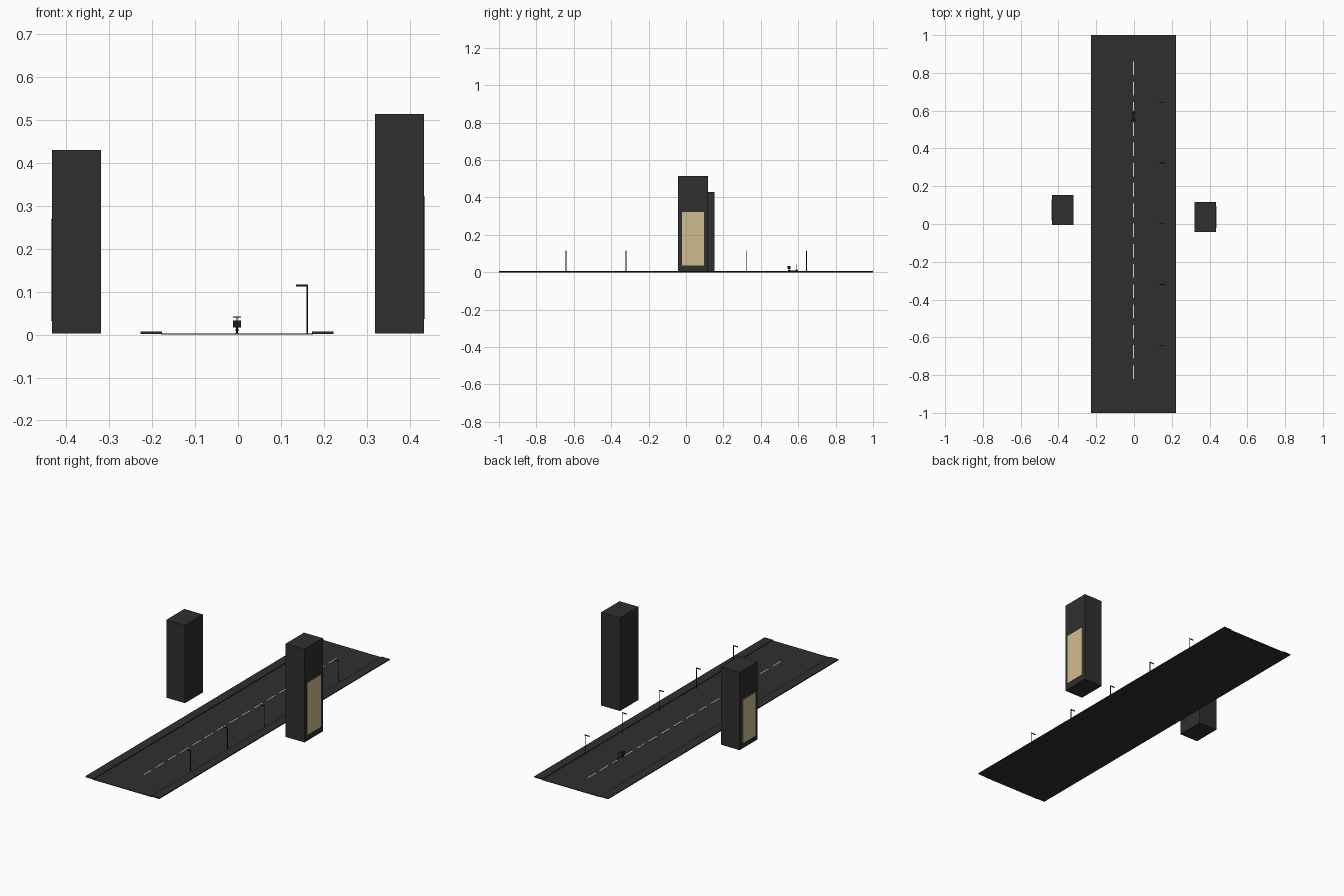
import bpy, math
from mathutils import Vector

if "Cube" in bpy.data.objects:
    bpy.data.objects.remove(bpy.data.objects["Cube"])


def material(name, rgb):
    m = bpy.data.materials.new(name)
    m.diffuse_color = (*rgb, 1)
    m.use_nodes = True
    m.node_tree.nodes["Principled BSDF"].inputs["Base Color"].default_value = m.diffuse_color
    return m


CHARCOAL = material("charcoal", (0.028, 0.028, 0.028))
BLACK = material("black_metal", (0.010, 0.010, 0.011))
TAN = material("window_tan", (0.63, 0.51, 0.28))
CREAM = material("paint_cream", (0.78, 0.70, 0.46))


def box(name, x, y, z, mat):
    """Box from (min, max) pairs on each axis."""
    bpy.ops.mesh.primitive_cube_add(size=1, location=[(a + b) / 2 for a, b in (x, y, z)])
    o = bpy.context.object
    o.name = name
    o.scale = [b - a for a, b in (x, y, z)]
    bpy.ops.object.transform_apply(location=False, rotation=False, scale=True)
    o.data.materials.append(mat)
    return o


def rod(name, p, q, r, mat, sides=8):
    """Cylinder between two points."""
    p, q = Vector(p), Vector(q)
    d = q - p
    bpy.ops.mesh.primitive_cylinder_add(vertices=sides, radius=r, depth=d.length,
                                        location=(p + q) / 2,
                                        rotation=d.to_track_quat('Z', 'Y').to_euler())
    o = bpy.context.object
    o.name = name
    o.data.materials.append(mat)
    bpy.ops.object.shade_smooth_by_angle(angle=math.radians(50))
    return o


CX = -0.0025  # road centre line

# Road and raised pavements
box("road", (CX - 0.177, CX + 0.177), (-1, 1), (0, 0.003), CHARCOAL)
for side, a, b in (("left", -0.2275, -0.177), ("right", 0.173, 0.2225)):
    box(side + "_pavement", (a, b), (-1, 1), (0.002, 0.007), CHARCOAL)

# Dashed centre line
for i in range(16):
    y = -0.784 + i * 0.1072
    box(f"lane_dash_{i}", (CX - 0.003, CX + 0.003), (y - 0.036, y + 0.036),
        (0.002, 0.0042), CREAM)

# Towers with a lit panel on their outer face
box("left_tower", (-0.433, -0.319), (-0.004, 0.153), (0.003, 0.43), CHARCOAL)
box("left_tower_window", (-0.436, -0.432), (0.019, 0.13), (0.032, 0.27), TAN)
box("right_tower", (0.319, 0.433), (-0.042, 0.117), (0.003, 0.515), CHARCOAL)
box("right_tower_window", (0.432, 0.436), (-0.021, 0.096), (0.037, 0.322), TAN)

# Street lamps
for i in range(-2, 3):
    y = i * 0.3215 + 0.001
    rod(f"lamp_post_{i + 2}", (0.161, y, 0.002), (0.161, y, 0.115), 0.0018, BLACK)
    box(f"lamp_arm_{i + 2}", (0.135, 0.163), (y - 0.002, y + 0.002), (0.1125, 0.1165), BLACK)

# Small delivery scooter
REAR, FRONT = 0.552, 0.592
for name, y in (("rear_wheel", REAR), ("front_wheel", FRONT)):
    rod(name, (CX - 0.002, y, 0.0095), (CX + 0.002, y, 0.0095), 0.0065, BLACK, 16)
box("scooter_deck", (CX - 0.005, CX + 0.005), (REAR, FRONT), (0.010, 0.0125), BLACK)
box("seat_post", (CX - 0.002, CX + 0.002), (REAR - 0.002, REAR + 0.002), (0.011, 0.018), BLACK)
box("cargo_box", (CX - 0.0095, CX + 0.0095), (REAR - 0.009, REAR + 0.007), (0.017, 0.033), BLACK)
rod("steering_stem", (CX, FRONT, 0.0095), (CX, FRONT - 0.003, 0.041), 0.0012, BLACK)
rod("handlebar", (CX - 0.0095, FRONT - 0.003, 0.041), (CX + 0.0095, FRONT - 0.003, 0.041),
    0.0012, BLACK)
